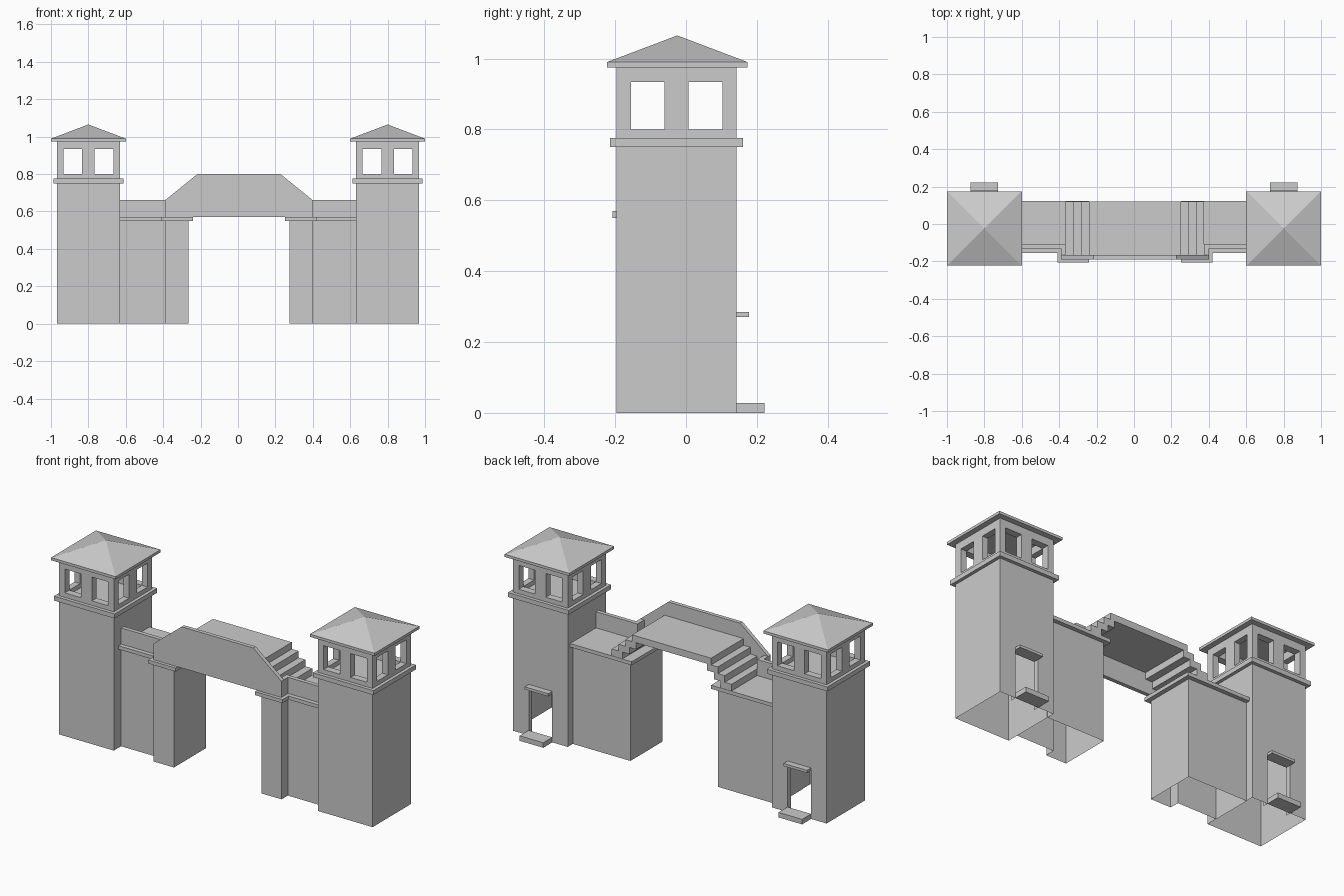
import bpy, bmesh
from mathutils import Vector

if "Cube" in bpy.data.objects:
    bpy.data.objects.remove(bpy.data.objects["Cube"])

stone = bpy.data.materials.new("stone_grey")
stone.use_nodes = True
stone.diffuse_color = (0.6, 0.6, 0.6, 1)
stone.node_tree.nodes["Principled BSDF"].inputs["Base Color"].default_value = (0.6, 0.6, 0.6, 1)


def finish(name, bm):
    bmesh.ops.recalc_face_normals(bm, faces=bm.faces)
    mesh = bpy.data.meshes.new(name)
    bm.to_mesh(mesh)
    bm.free()
    mesh.materials.append(stone)
    obj = bpy.data.objects.new(name, mesh)
    bpy.context.collection.objects.link(obj)
    return obj


def add_box(bm, x, y, z):
    """Add a box given as (low, high) ranges on each axis."""
    made = bmesh.ops.create_cube(bm, size=1)["verts"]
    for v in made:
        v.co = Vector([(a + b) / 2 + c * abs(b - a) for (a, b), c in zip((x, y, z), v.co)])


def box(name, x, y, z):
    bm = bmesh.new()
    add_box(bm, x, y, z)
    return finish(name, bm)


def prism(name, points, axis, low, high, open_bottom=False):
    """Extrude an outline along y (points are x, z) or z (points are x, y)."""
    bm = bmesh.new()
    place = (lambda p, t: (p[0], t, p[1])) if axis == "y" else (lambda p, t: (p[0], p[1], t))
    bottom = bm.faces.new([bm.verts.new(place(p, low)) for p in points])
    ext = bmesh.ops.extrude_face_region(bm, geom=[bottom], use_keep_orig=True)["geom"]
    shift = Vector(place((0, 0), high - low))
    bmesh.ops.translate(bm, vec=shift, verts=[g for g in ext if isinstance(g, bmesh.types.BMVert)])
    if open_bottom:
        bmesh.ops.delete(bm, geom=[bottom], context="FACES_ONLY")
    return finish(name, bm)


TOWER_Y, HALF = -0.0265, 0.169      # tower centre and half width
BACK = TOWER_Y + HALF
DOOR, DOOR_TOP = 0.072, 0.27
DECK, BRIDGE_DECK = 0.57, 0.72


def around(centre, half):
    return (centre - half, centre + half)


def tower_body(name, cx):
    """Hollow shaft, open below, with a doorway in the back."""
    bm = bmesh.new()
    add_box(bm, around(cx, HALF), around(TOWER_Y, HALF), (0, 0.76))
    bmesh.ops.delete(bm, geom=[f for f in bm.faces if f.normal.z < -0.9], context="FACES")
    for co, no in (((cx - DOOR, 0, 0), (1, 0, 0)), ((cx + DOOR, 0, 0), (1, 0, 0)),
                   ((0, 0, DOOR_TOP), (0, 0, 1))):
        bmesh.ops.bisect_plane(bm, geom=bm.verts[:] + bm.edges[:] + bm.faces[:],
                               plane_co=co, plane_no=no)
    door = []
    for f in bm.faces:
        c = f.calc_center_median()
        if abs(c.y - BACK) < 0.001 and abs(c.x - cx) < DOOR and c.z < DOOR_TOP:
            door.append(f)
    rim = [e for f in door for e in f.edges if len(e.link_faces) == 2]
    bmesh.ops.delete(bm, geom=door, context="FACES")
    rim = [e for e in rim if e.is_valid]
    ext = bmesh.ops.extrude_edge_only(bm, edges=rim)["geom"]
    bmesh.ops.translate(bm, vec=(0, -0.03, 0),
                        verts=[g for g in ext if isinstance(g, bmesh.types.BMVert)])
    finish(name, bm)


def lookout(name, cx):
    """Open room of posts between a sill and a header, two windows a side."""
    bm = bmesh.new()
    tx, ty = 0.035, 0.04     # corner post size
    for z in ((0.77, 0.80), (0.933, 0.98)):
        for s in (-1, 1):
            add_box(bm, around(cx, HALF), around(TOWER_Y + s * (HALF - ty / 2), ty / 2), z)
            add_box(bm, around(cx + s * (HALF - tx / 2), tx / 2), around(TOWER_Y, HALF - ty), z)
    span = (0.80, 0.933)
    for s in (-1, 1):
        post_x = around(cx + s * (HALF - tx / 2), tx / 2)
        post_y = around(TOWER_Y + s * (HALF - ty / 2), ty / 2)
        for q in (-1, 1):
            add_box(bm, post_x, around(TOWER_Y + q * (HALF - ty / 2), ty / 2), span)
        add_box(bm, around(cx, 0.033), post_y, span)
        add_box(bm, post_x, around(TOWER_Y, 0.034), span)
    finish(name, bm)


def roof(name, cx):
    """Square eaves slab under a pyramid."""
    half = 0.198
    bm = bmesh.new()
    add_box(bm, around(cx, half + 0.002), around(TOWER_Y + 0.002, half), (0.975, 0.99))
    corners = [bm.verts.new((cx + a * half, TOWER_Y + 0.002 + b * half, 0.99))
               for a, b in ((-1, -1), (1, -1), (1, 1), (-1, 1))]
    apex = bm.verts.new((cx, TOWER_Y + 0.002, 1.065))
    for i in range(4):
        bm.faces.new((corners[i], corners[(i + 1) % 4], apex))
    finish(name, bm)


MID = 0.005    # centre of the bridge

for side, s in (("left", 1), ("right", -1)):
    # Tower
    cx = s * 0.80
    tower_body(side + "_tower_body", cx)
    box(side + "_tower_ledge", around(cx, 0.187), around(TOWER_Y, 0.188), (0.75, 0.775))
    lookout(side + "_lookout_room", cx)
    roof(side + "_roof", cx)
    box(side + "_door_step", around(cx, 0.073), (BACK, 0.222), (0, 0.028))
    box(side + "_door_lintel", around(cx, 0.073), (BACK, 0.178), (DOOR_TOP, 0.285))

    # Wall with its projecting pier, and the cap that overhangs it
    def at(d):
        return MID + s * d
    end = s * 0.633
    wall = [(at(0.27), 0.098), (end, 0.098), (end, -0.132), (at(0.395), -0.132),
            (at(0.395), -0.187), (at(0.27), -0.187)]
    prism(side + "_wall", wall, "z", 0, 0.56, open_bottom=True)
    cap = [(at(0.245), 0.122), (end, 0.122), (end, -0.154), (at(0.415), -0.154),
           (at(0.415), -0.207), (at(0.245), -0.207)]
    prism(side + "_wall_cap", cap, "z", 0.55, DECK)

    # Wall parapet with a return to the bridge
    parapet = [(end, -0.107), (at(0.37), -0.107), (at(0.37), -0.167), (at(0.395), -0.167),
               (at(0.395), -0.13), (end, -0.13)]
    prism(side + "_wall_parapet", parapet, "z", DECK, 0.66)

# Bridge deck: a thin slab with four risers at each end, stepped underneath too
steps, tread = 4, 0.042
rise = (BRIDGE_DECK - DECK) / steps
upper, under = [], []
for i in range(steps):
    d, z = 0.37 - i * tread, DECK + i * rise
    upper += [(d, z), (d, z + rise)]
    if i:
        under += [(d - 0.025, z - rise), (d - 0.025, z)]
profile = [(MID - d, z) for d, z in upper] + [(MID + d, z) for d, z in reversed(upper)]
profile += [(MID + d, z) for d, z in under] + [(MID - d, z) for d, z in reversed(under)]
prism("bridge_deck_and_stairs", profile, "y", -0.167, 0.12)

# Bridge parapet with sloping ends
slope = [(0.395, DECK), (0.395, 0.66), (0.222, 0.80)]
outline = [(MID - d, z) for d, z in slope] + [(MID + d, z) for d, z in reversed(slope)]
prism("bridge_parapet", outline, "y", -0.189, -0.167)
